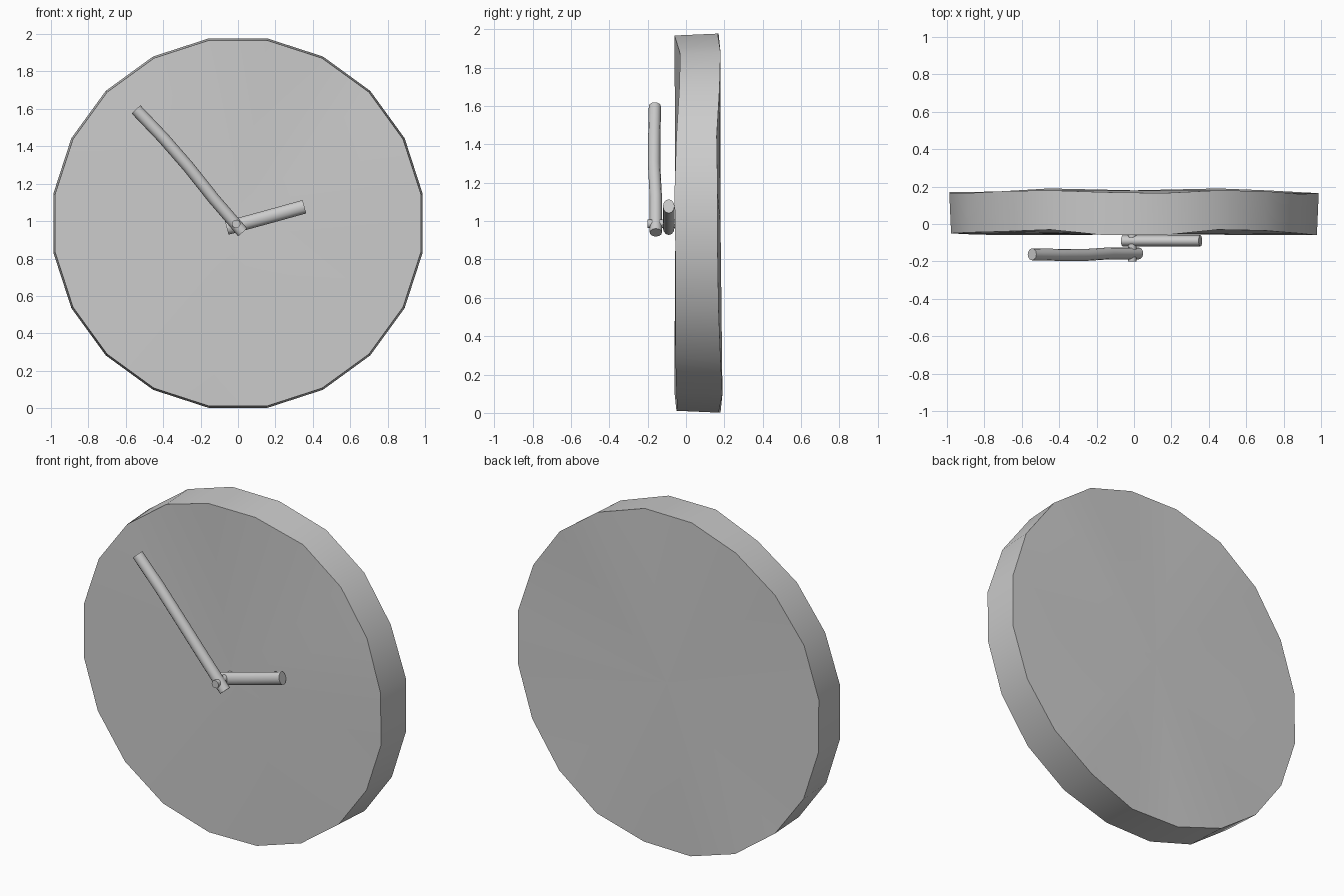
import bpy, bmesh
from math import sin, cos, pi, radians
from mathutils import Vector

if "Cube" in bpy.data.objects:
    bpy.data.objects.remove(bpy.data.objects["Cube"])

CZ = 0.989


def finish(name, bm):
    bmesh.ops.recalc_face_normals(bm, faces=bm.faces)
    me = bpy.data.meshes.new(name)
    bm.to_mesh(me)
    bm.free()
    ob = bpy.data.objects.new(name, me)
    bpy.context.collection.objects.link(ob)
    bpy.ops.object.select_all(action='DESELECT')
    ob.select_set(True)
    bpy.context.view_layer.objects.active = ob
    bpy.ops.object.shade_smooth_by_angle(angle=radians(40))
    return ob


def tube(name, path, radius, depth_radius, sides):
    """Straight-capped rod along a path lying in the x-z plane."""
    bm = bmesh.new()
    pts = [Vector(p) for p in path]
    rings = []
    for i, p in enumerate(pts):
        t = (pts[min(i + 1, len(pts) - 1)] - pts[max(i - 1, 0)]).normalized()
        ref = Vector((0, 0, 1)) if abs(t.y) > 0.9 else Vector((0, 1, 0))
        u = t.cross(ref).normalized()
        v = t.cross(u)
        rings.append([bm.verts.new(p + u * radius * cos(2 * pi * k / sides)
                                   + v * depth_radius * sin(2 * pi * k / sides))
                      for k in range(sides)])
    for a, b in zip(rings, rings[1:]):
        for k in range(sides):
            j = (k + 1) % sides
            bm.faces.new((a[k], a[j], b[j], b[k]))
    bm.faces.new(rings[0])
    bm.faces.new(rings[-1])
    return finish(name, bm)


# Clock body: 20-sided hand-carved disc with wavy rims (rim depths run
# anticlockwise from the right-hand side)
N = 20
front_y = [-.06, -.05, -.035, -.03, -.06, -.06, -.03, -.04, -.045, -.05,
           -.05, -.055, -.06, -.06, -.05, -.045, -.05, -.055, -.055, -.055]
back_y = [.165, .16, .175, .18, .165, .17, .18, .175, .165, .165,
          .17, .17, .175, .19, .18, .17, .19, .18, .17, .165]
bm = bmesh.new()
rims = []
for depths, rad in ((front_y, 0.99), (back_y, 1.0)):
    rim = []
    for k in range(N):
        a = radians(9 + 18 * k)
        rim.append(bm.verts.new((rad * cos(a), depths[k], CZ + rad * sin(a))))
    rims.append(rim)
for k in range(N):
    j = (k + 1) % N
    bm.faces.new((rims[0][k], rims[0][j], rims[1][j], rims[1][k]))
for rim, y in zip(rims, (-0.055, 0.18)):
    c = bm.verts.new((0, y, CZ))
    for k in range(N):
        bm.faces.new((rim[k], rim[(k + 1) % N], c))
finish("clock_body", bm)

# Hands
tube("minute_hand", [(0.025, -0.157, 0.94), (-0.13, -0.157, 1.12),
                     (-0.265, -0.166, 1.29), (-0.40, -0.165, 1.445),
                     (-0.545, -0.162, 1.597)], 0.032, 0.032, 12)
tube("hour_hand", [(-0.06, -0.09, 0.963), (0.15, -0.09, 1.02),
                   (0.355, -0.09, 1.077)], 0.037, 0.03, 12)

# Centre pin through both hands
tube("centre_pin", [(-0.01, -0.2, 0.985), (-0.01, -0.03, 0.985)], 0.023, 0.023, 10)
